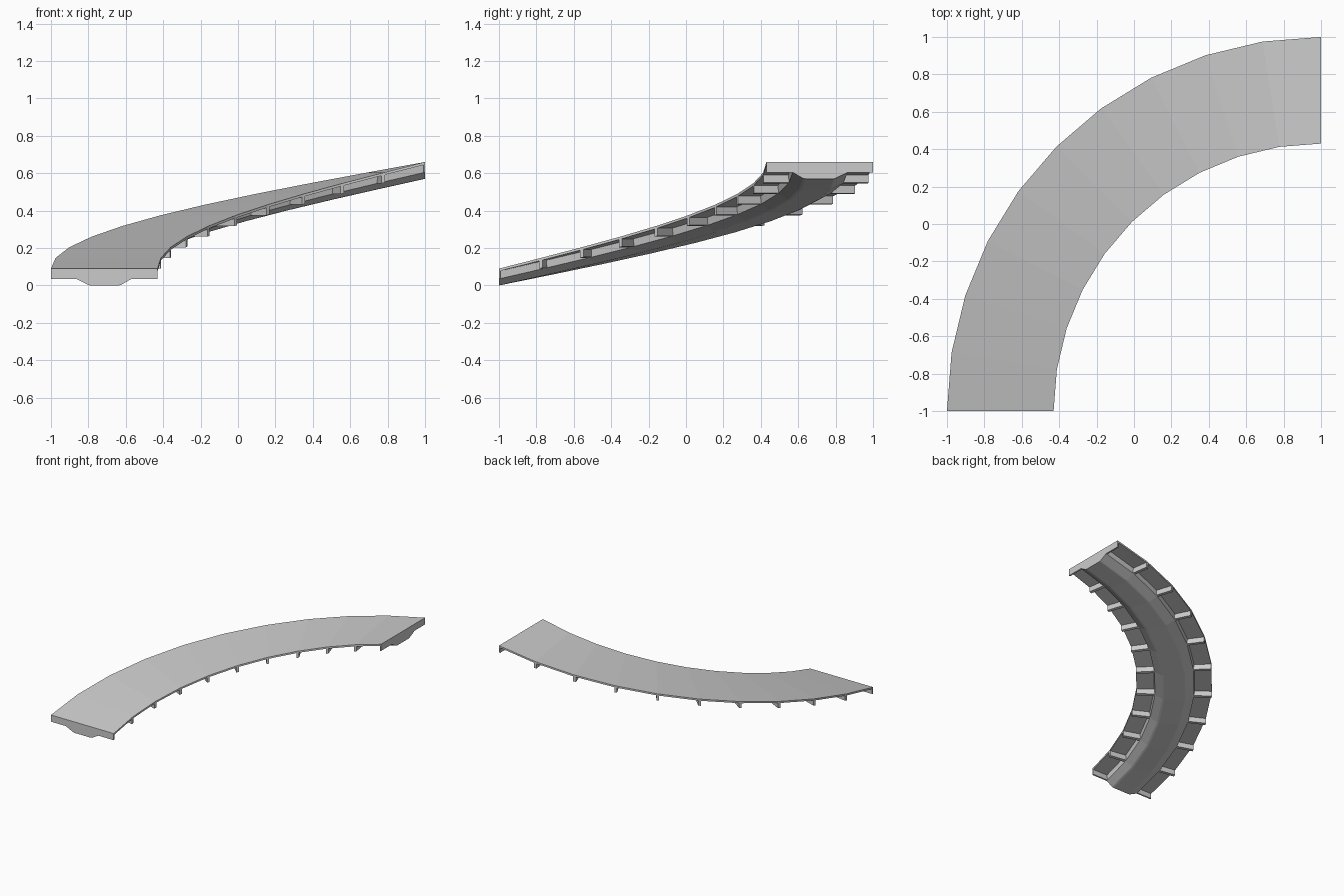
import bpy, bmesh, math

if "Cube" in bpy.data.objects:
    bpy.data.objects.remove(bpy.data.objects["Cube"])

CX, CY = 1.0, -1.0          # centre of the quarter turn
SEGS = 10
RISE = 0.57                 # climb over the full turn
R_IN, R_OUT = 1.43, 2.0


def place(r, z, a):
    """Point at radius r, start height z, swept to angle a along the ramp."""
    return (CX - r * math.cos(a), CY + r * math.sin(a),
            z + RISE * a / (math.pi / 2))


def sweep(bm, profile, angles):
    """Sweep a closed (radius, z) profile through the angles and cap the ends."""
    rings = [[bm.verts.new(place(r, z, a)) for r, z in profile] for a in angles]
    n = len(profile)
    for p, q in zip(rings, rings[1:]):
        for i in range(n):
            j = (i + 1) % n
            bm.faces.new((p[i], p[j], q[j], q[i]))
    bm.faces.new(rings[0])
    bm.faces.new(rings[-1][::-1])


def finish(bm, name):
    bmesh.ops.recalc_face_normals(bm, faces=bm.faces)
    me = bpy.data.meshes.new(name)
    bm.to_mesh(me)
    bm.free()
    bpy.context.collection.objects.link(bpy.data.objects.new(name, me))


stations = [math.pi / 2 * i / SEGS for i in range(SEGS + 1)]

# Road deck with the box girder beneath it, as one cross-section
bm = bmesh.new()
sweep(bm, [(R_OUT, 0.09), (R_OUT, 0.076), (1.87, 0.076), (1.865, 0.035),
           (1.80, 0.003), (1.79, 0.0), (1.64, 0.0), (1.625, 0.003),
           (1.57, 0.035), (1.565, 0.076), (R_IN, 0.076), (R_IN, 0.09)], stations)
finish(bm, "ramp_deck_and_girder")

# Cross ribs under both overhangs at every segment joint
bm = bmesh.new()
for a in stations:
    for r0, r1 in ((R_IN, 1.575), (1.86, R_OUT - 0.001)):
        da = 0.01 / ((r0 + r1) / 2)
        lo, hi = max(0, a - da), min(math.pi / 2, a + da)
        sweep(bm, [(r0, 0.035), (r1, 0.035), (r1, 0.078), (r0, 0.078)], (lo, hi))
finish(bm, "cross_ribs")
